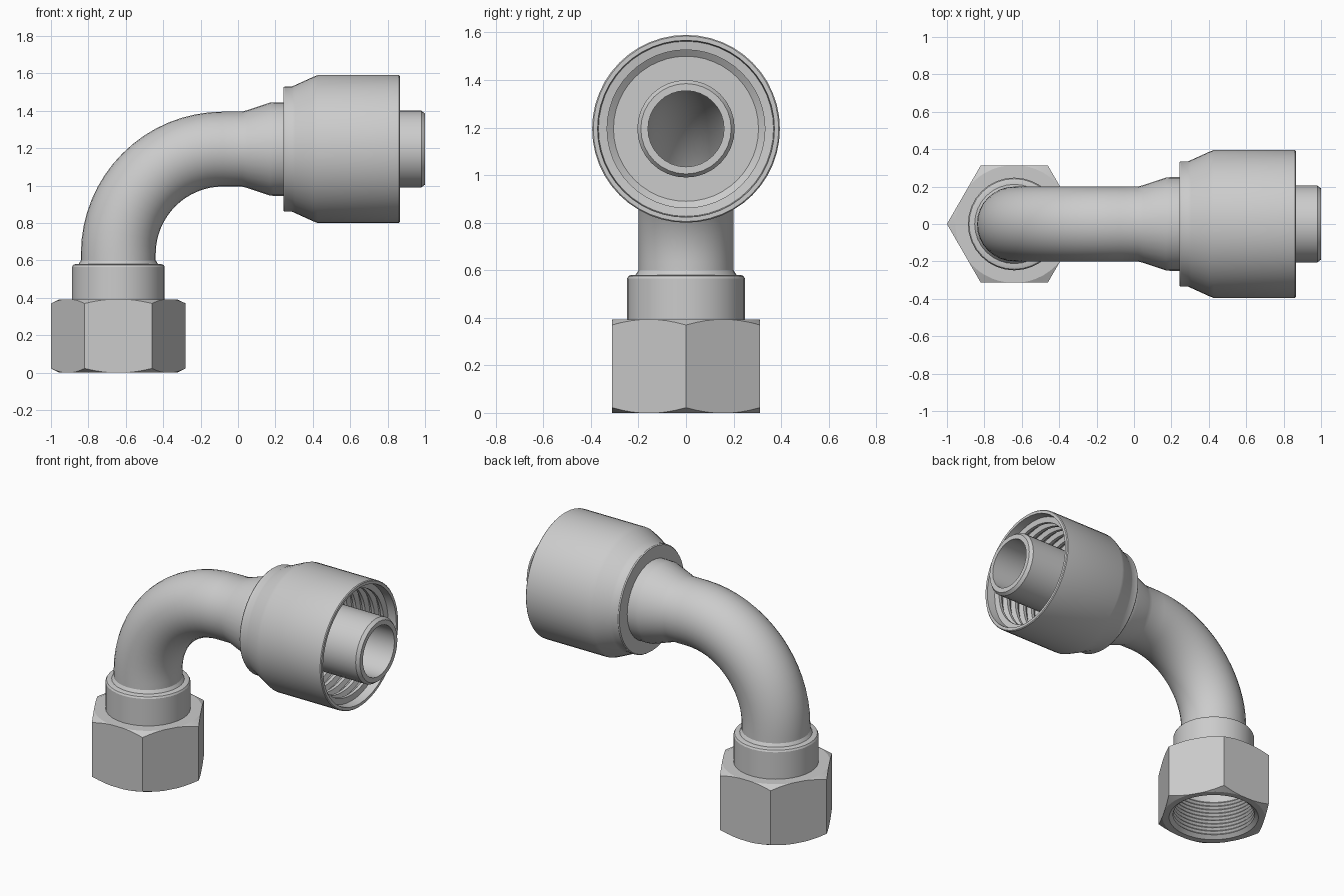
import bpy, bmesh, math
from mathutils import Vector

if "Cube" in bpy.data.objects:
    bpy.data.objects.remove(bpy.data.objects["Cube"])

NX, AZ = -0.64, 1.195      # nut axis x, hose axis z
BEND = 0.56                # bend radius of the tube centreline


def ring(x, z, ang, r):
    # station: centre, direction angle in the xz plane, radius
    return (x, z, ang, r)


def up(z, r):
    return ring(NX, z, math.pi / 2, r)


def along(x, r):
    return ring(x, AZ, 0, r)


def loft(rings, seg):
    # join circular stations into one closed shell (last ring joins the first)
    bm = bmesh.new()
    loops = []
    for x, z, a, r in rings:
        side = Vector((-math.sin(a), 0, math.cos(a)))
        loop = []
        for i in range(seg):
            t = 2 * math.pi * i / seg
            p = Vector((x, 0, z)) + side * r * math.cos(t) + Vector((0, r * math.sin(t), 0))
            loop.append(bm.verts.new(p))
        loops.append(loop)
    for k, a in enumerate(loops):
        b = loops[(k + 1) % len(loops)]
        for i in range(seg):
            j = (i + 1) % seg
            bm.faces.new((a[i], a[j], b[j], b[i]))
    return bm


def finish(name, bm, angle=25):
    bmesh.ops.recalc_face_normals(bm, faces=bm.faces)
    me = bpy.data.meshes.new(name)
    bm.to_mesh(me)
    bm.free()
    ob = bpy.data.objects.new(name, me)
    bpy.context.collection.objects.link(ob)
    bpy.ops.object.select_all(action='DESELECT')
    ob.select_set(True)
    bpy.context.view_layer.objects.active = ob
    bpy.ops.object.shade_smooth_by_angle(angle=math.radians(angle))
    return ob


def bend(r):
    # stations round the 90 degree elbow
    n = 16
    cx, cz = NX + BEND, AZ - BEND
    out = []
    for i in range(n + 1):
        t = math.pi / 2 * i / n
        out.append(ring(cx - BEND * math.cos(t), cz + BEND * math.sin(t), math.pi / 2 - t, r))
    return out


# bent tube with flared shoulder and hose stem, hollow all the way through
outer = [up(0.32, 0.2), up(0.57, 0.2)] + bend(0.2)
outer += [along(x, r) for x, r in ((0.02, 0.2), (0.05, 0.208), (0.17, 0.248), (0.19, 0.25),
                                   (0.3, 0.25), (0.3, 0.205), (0.98, 0.205), (1.0, 0.19))]
inner = [up(0.32, 0.16)] + bend(0.16) + [along(1.0, 0.16)]
finish("bent_tube", loft(outer + inner[::-1], 32))

# collar above the nut
collar = [(0.17, 0.33), (0.248, 0.33), (0.248, 0.565), (0.242, 0.576), (0.23, 0.58),
          (0.212, 0.581), (0.2, 0.6), (0.17, 0.6)]
finish("collar", loft([up(z, r) for r, z in collar], 32))

# crimp shell with toothed bore
shell = [(0.19, 0.243), (0.33, 0.243), (0.335, 0.25), (0.335, 0.29), (0.342, 0.305), (0.385, 0.4),
         (0.395, 0.425), (0.395, 0.86), (0.39, 0.865), (0.372, 0.865), (0.368, 0.81)]
for i in range(6):
    x = 0.81 - i * 0.065
    shell += [(0.332, x - 0.005), (0.332, x - 0.025), (0.362, x - 0.06)]
shell += [(0.332, 0.42), (0.305, 0.4), (0.19, 0.4)]
finish("crimp_shell", loft([along(x, r) for r, x in shell], 48))

# hex nut: turned body with threaded bore, trimmed by six planes
nut = [(0.19, 0.392), (0.315, 0.392), (0.38, 0.36), (0.38, 0.032), (0.315, 0.0), (0.275, 0.0)]
for i in range(10):
    z = 0.02 + i * 0.025
    nut += [(0.25, z), (0.262, z + 0.0125)]
nut += [(0.262, 0.33), (0.23, 0.34), (0.16, 0.34), (0.16, 0.392)]
bm = loft([up(z, r) for r, z in nut], 48)
for i in range(6):
    t = math.radians(30 + 60 * i)
    n = Vector((math.cos(t), math.sin(t), 0))
    cut = bmesh.ops.bisect_plane(bm, geom=bm.verts[:] + bm.edges[:] + bm.faces[:],
                                 plane_co=Vector((NX, 0, 0)) + n * 0.312, plane_no=n,
                                 clear_outer=True)
    edges = [e for e in cut["geom_cut"] if isinstance(e, bmesh.types.BMEdge)]
    bmesh.ops.edgeloop_fill(bm, edges=edges)
finish("hex_nut", bm, 20)
